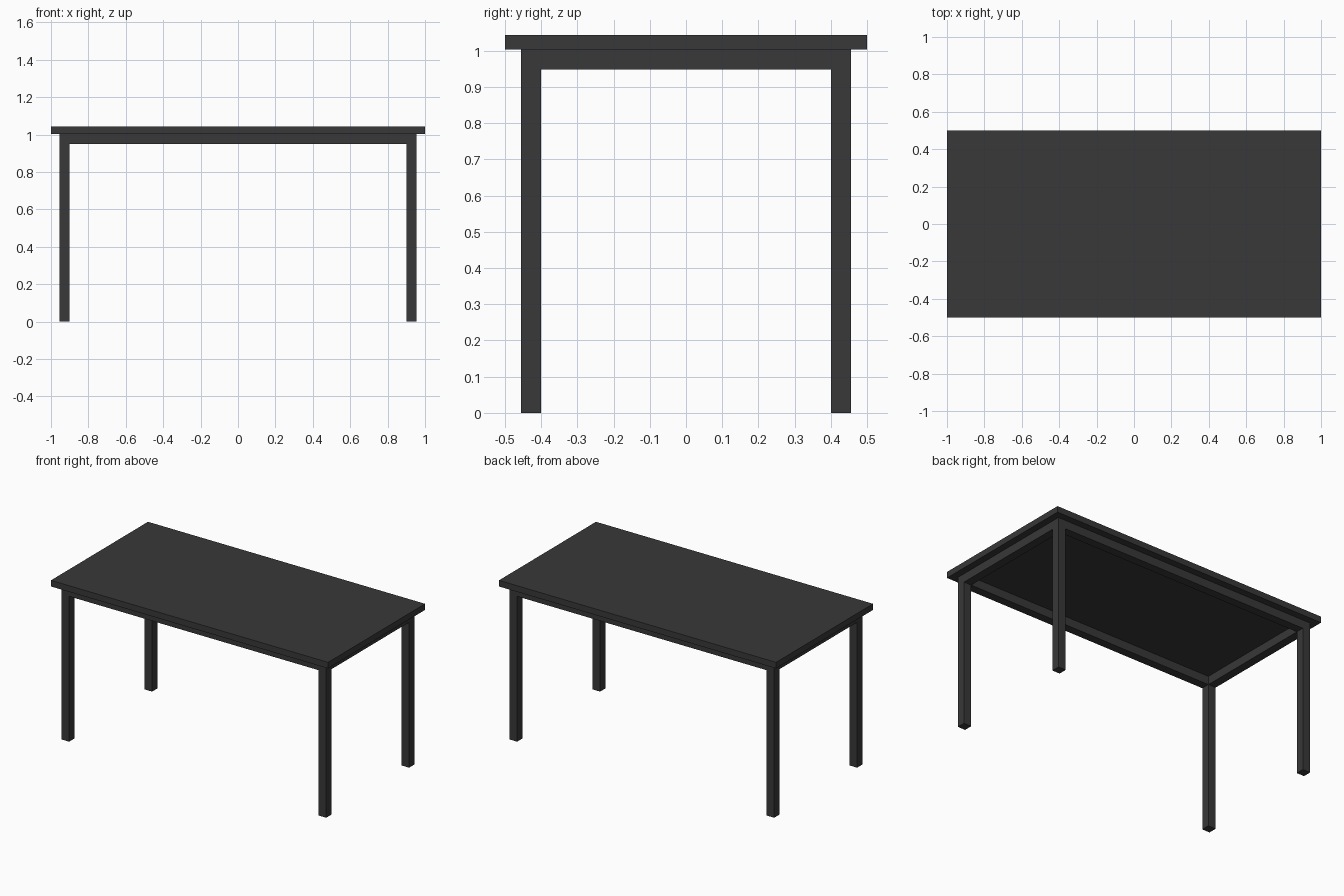
import bpy

if "Cube" in bpy.data.objects:
    bpy.data.objects.remove(bpy.data.objects["Cube"])

dark = bpy.data.materials.new("dark_grey")
dark.diffuse_color = (0.04, 0.04, 0.04, 1)
dark.use_nodes = True
dark.node_tree.nodes["Principled BSDF"].inputs["Base Color"].default_value = dark.diffuse_color

def box(name, center, size):
    bpy.ops.mesh.primitive_cube_add(size=1, location=center)
    ob = bpy.context.object
    ob.name = name
    ob.scale = size
    bpy.ops.object.transform_apply(location=False, rotation=False, scale=True)
    ob.data.materials.append(dark)
    return ob

BAR = 0.055                   # square section of legs and rails
LX, LY = 0.9275, 0.4275       # leg centres
TOP_Z, THICK = 1.003, 0.04    # underside and thickness of the top

# Table top
box("table_top", (0, 0, TOP_Z + THICK / 2), (2, 1, THICK))

# Legs
for sx, side in ((-1, "left"), (1, "right")):
    for sy, end in ((-1, "front"), (1, "back")):
        box(f"{end}_{side}_leg", (sx * LX, sy * LY, TOP_Z / 2), (BAR, BAR, TOP_Z))

# Rails between the legs, flush with their outer faces
rail_z = TOP_Z - BAR / 2
for s, end, side in ((-1, "front", "left"), (1, "back", "right")):
    box(f"{end}_rail", (0, s * LY, rail_z), (2 * LX - BAR, BAR, BAR))
    box(f"{side}_rail", (s * LX, 0, rail_z), (BAR, 2 * LY - BAR, BAR))
